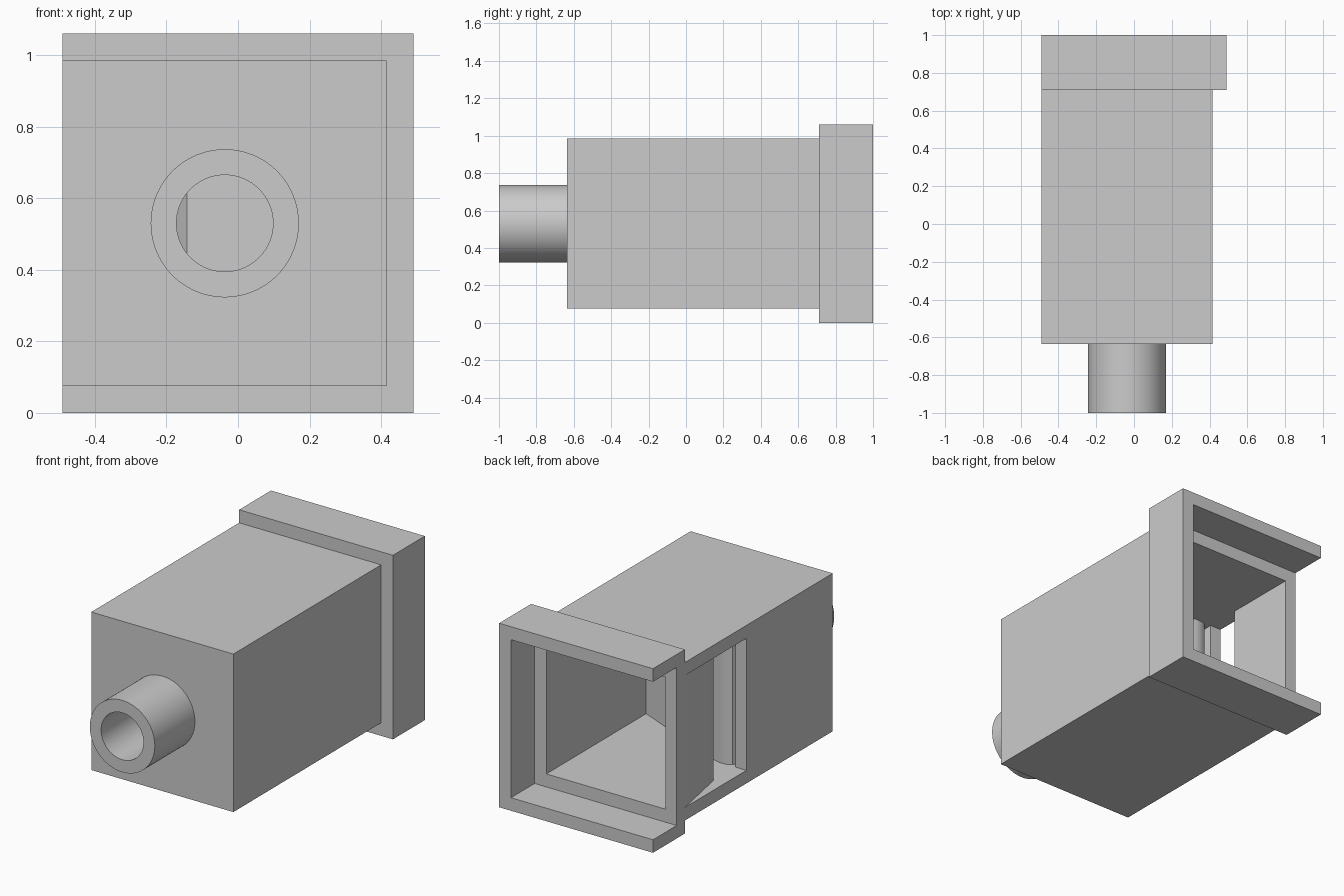
import bpy, bmesh, math
from mathutils import Matrix, Vector

cube = bpy.data.objects.get("Cube")
if cube:
    bpy.data.objects.remove(cube, do_unlink=True)

grey = bpy.data.materials.new("light_grey")
grey.use_nodes = True
colour = (0.6, 0.6, 0.6, 1)
grey.diffuse_color = colour
grey.node_tree.nodes["Principled BSDF"].inputs["Base Color"].default_value = colour


def add_object(name, bm):
    bmesh.ops.recalc_face_normals(bm, faces=bm.faces)
    mesh = bpy.data.meshes.new(name)
    bm.to_mesh(mesh)
    bm.free()
    mesh.materials.append(grey)
    obj = bpy.data.objects.new(name, mesh)
    bpy.context.collection.objects.link(obj)
    return obj


def prism(name, plan, z0, z1):
    """Extrude a plan outline upward from z0 to z1."""
    bm = bmesh.new()
    face = bm.faces.new([bm.verts.new((x, y, z0)) for x, y in plan])
    top = bmesh.ops.extrude_face_region(bm, geom=[face])["geom"]
    verts = [v for v in top if isinstance(v, bmesh.types.BMVert)]
    bmesh.ops.translate(bm, verts=verts, vec=(0, 0, z1 - z0))
    return add_object(name, bm)


def box(name, x0, x1, y0, y1, z0, z1):
    return prism(name, [(x0, y0), (x1, y0), (x1, y1), (x0, y1)], z0, z1)


def rod(name, radius, y0, y1):
    """Round bar along y on the mouthpiece axis."""
    bm = bmesh.new()
    place = Matrix.Translation((-0.037, (y0 + y1) / 2, 0.53)) @ Matrix.Rotation(math.pi / 2, 4, "X")
    bmesh.ops.create_cone(bm, cap_ends=True, segments=96, radius1=radius,
                          radius2=radius, depth=y1 - y0, matrix=place)
    return add_object(name, bm)


def combine(target, tool, operation):
    mod = target.modifiers.new(tool.name, "BOOLEAN")
    mod.operation = operation
    mod.solver = "EXACT"
    mod.object = tool
    bpy.ops.object.select_all(action="DESELECT")
    bpy.context.view_layer.objects.active = target
    target.select_set(True)
    bpy.ops.object.modifier_apply(modifier=mod.name)
    bpy.data.objects.remove(tool, do_unlink=True)


# Square pipe with a wider socket collar at the back and a round mouthpiece
pipe = box("pipe_body", -0.49, 0.415, -0.635, 0.75, 0.075, 0.985)
combine(pipe, box("socket_collar", -0.49, 0.49, 0.71, 1, 0, 1.06), "UNION")
combine(pipe, rod("mouthpiece", 0.207, -1, -0.6), "UNION")

# Socket recess, open on one side
combine(pipe, box("socket_recess", -0.6, 0.415, 0.785, 1.1, 0.075, 0.985), "DIFFERENCE")

# Air space: resonator, rounded block, windway, chamber, side window, sharp lip
air = [(0.34, 0.9), (0.34, -0.123), (0.156, -0.044), (-0.2, 0.11), (-0.27, 0.138),
       (-0.32, 0.152), (-0.36, 0.15), (-0.39, 0.135), (-0.408, 0.1), (-0.408, 0.03),
       (-0.143, -0.4), (0.34, -0.4), (0.34, -0.56), (-0.42, -0.56), (-0.42, 0.15),
       (-0.6, 0.15), (-0.6, 0.71), (-0.49, 0.71), (-0.42, 0.35), (-0.42, 0.9)]
combine(pipe, prism("air_space", air, 0.15, 0.91), "DIFFERENCE")
combine(pipe, rod("mouthpiece_bore", 0.135, -1.1, -0.5), "DIFFERENCE")

bpy.ops.object.shade_smooth_by_angle(angle=math.radians(30))
